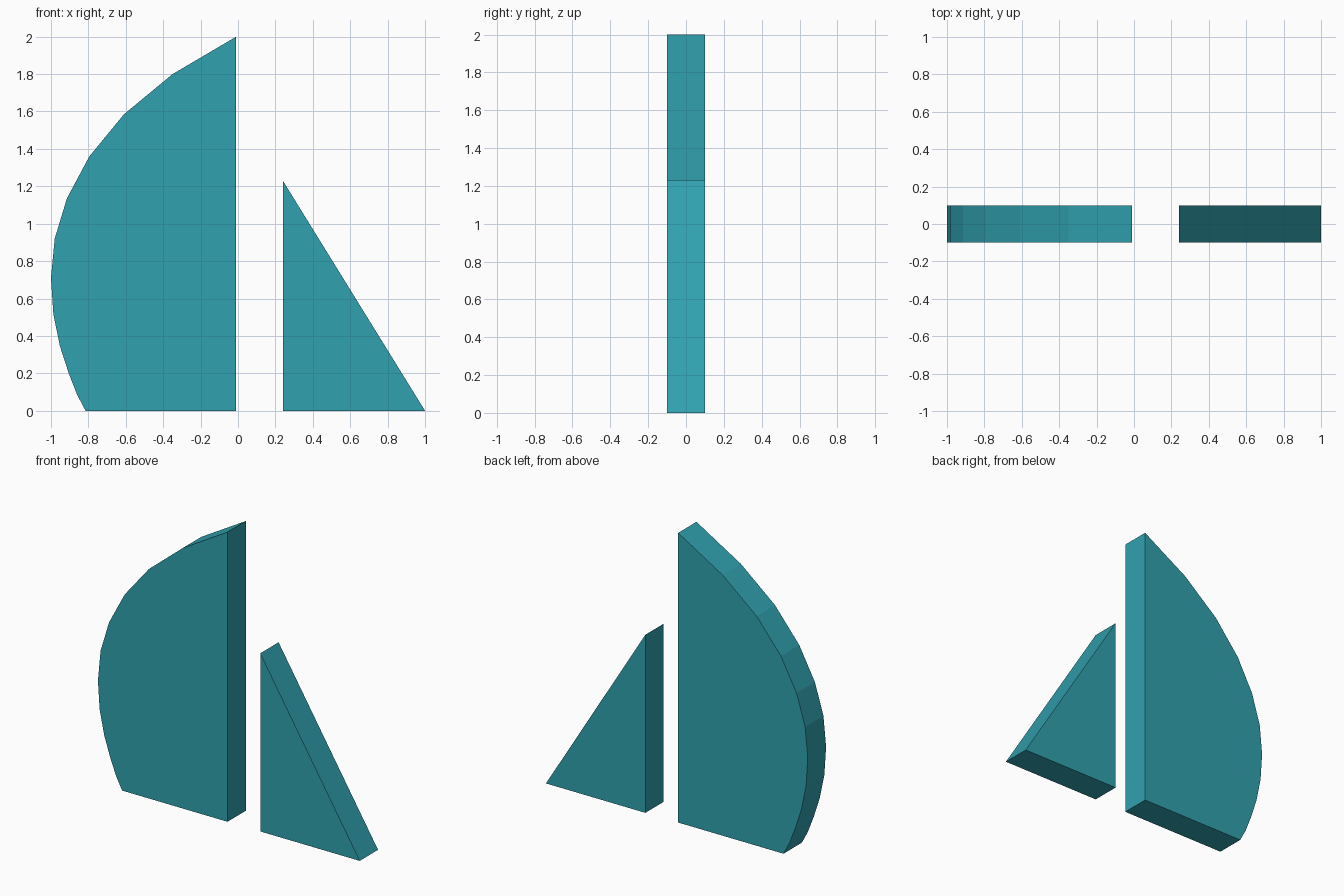
import bpy, bmesh

if "Cube" in bpy.data.objects:
    bpy.data.objects.remove(bpy.data.objects["Cube"])

teal = bpy.data.materials.new("teal")
teal.diffuse_color = (0.03, 0.36, 0.43, 1)
teal.use_nodes = True
teal.node_tree.nodes["Principled BSDF"].inputs["Base Color"].default_value = teal.diffuse_color


def plate(name, profile, half=0.1):
    """Extrude an x-z outline through the thickness along y."""
    bm = bmesh.new()
    face = bm.faces.new([bm.verts.new((x, -half, z)) for x, z in profile])
    ext = bmesh.ops.extrude_face_region(bm, geom=[face])
    moved = [v for v in ext["geom"] if isinstance(v, bmesh.types.BMVert)]
    bmesh.ops.translate(bm, verts=moved, vec=(0, 2 * half, 0))
    bmesh.ops.recalc_face_normals(bm, faces=bm.faces)
    mesh = bpy.data.meshes.new(name)
    bm.to_mesh(mesh)
    bm.free()
    mesh.materials.append(teal)
    obj = bpy.data.objects.new(name, mesh)
    bpy.context.collection.objects.link(obj)
    return obj


# Large plate with a bulging faceted edge
plate("curved_sail", [
    (-0.01, 0), (-0.01, 2.0), (-0.35, 1.80), (-0.61, 1.585),
    (-0.795, 1.36), (-0.915, 1.135), (-0.98, 0.92), (-1.0, 0.71),
    (-0.987, 0.515), (-0.952, 0.345), (-0.905, 0.20), (-0.86, 0.085),
    (-0.815, 0)])

# Small right-triangle plate
plate("triangle_sail", [(0.24, 0), (1.0, 0), (0.24, 1.23)])
